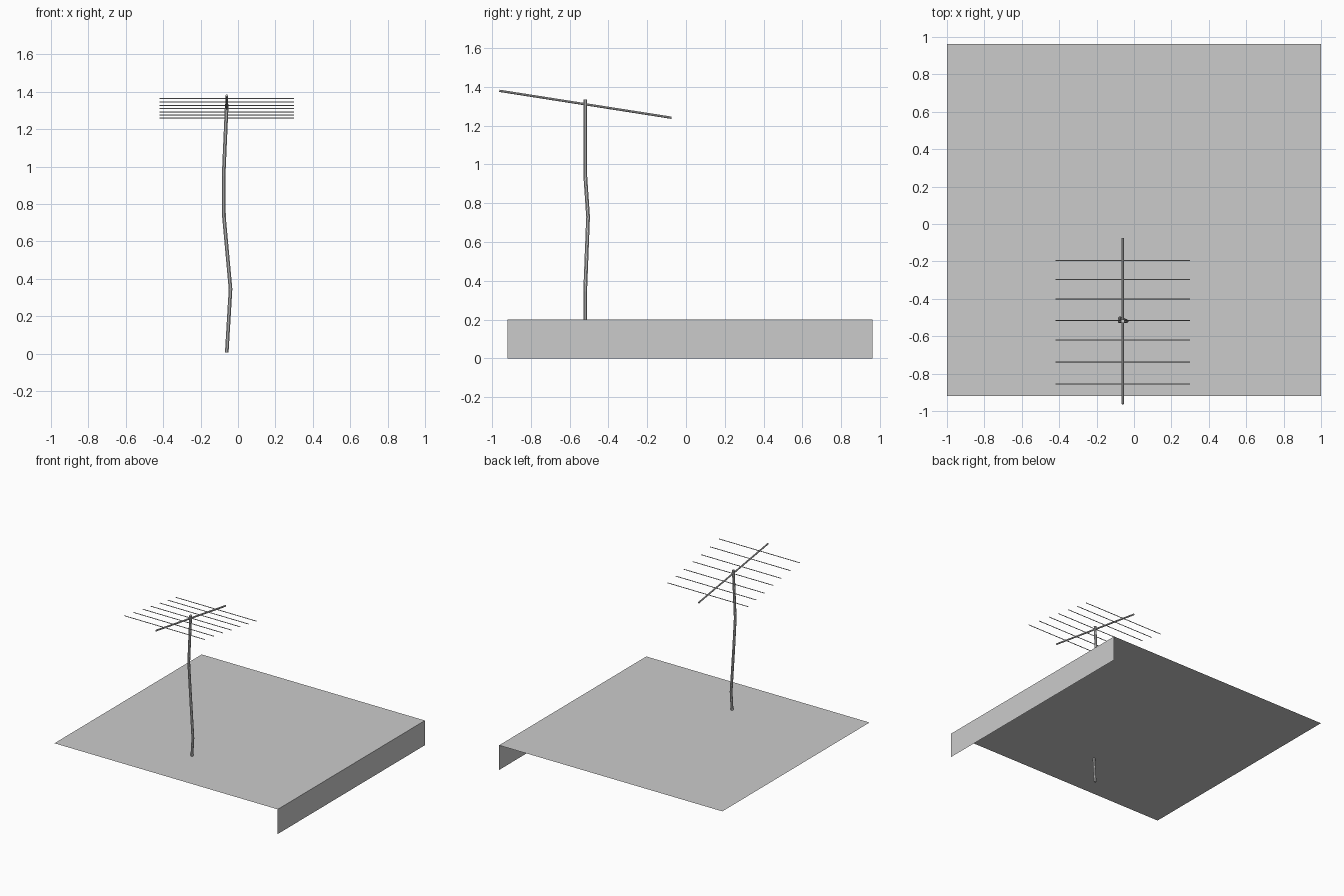
import bpy, bmesh
from mathutils import Vector

if "Cube" in bpy.data.objects:
    bpy.data.objects.remove(bpy.data.objects["Cube"])


def finish(name, bm):
    mesh = bpy.data.meshes.new(name)
    bm.to_mesh(mesh)
    bm.free()
    obj = bpy.data.objects.new(name, mesh)
    bpy.context.collection.objects.link(obj)
    return obj


def tube(name, points, radius, sides=8):
    """Capped flat-sided tube swept along a path of points."""
    from math import cos, sin, pi
    pts = [Vector(p) for p in points]
    axis = (pts[-1] - pts[0]).normalized()
    u = axis.orthogonal().normalized()
    v = axis.cross(u)
    bm = bmesh.new()
    rings = []
    for p in pts:
        angles = [2 * pi * (i + 0.5) / sides for i in range(sides)]
        rings.append([bm.verts.new(p + radius * (cos(a) * u + sin(a) * v)) for a in angles])
    for a, b in zip(rings, rings[1:]):
        for i in range(sides):
            j = (i + 1) % sides
            bm.faces.new((a[i], a[j], b[j], b[i]))
    bm.faces.new(rings[0][::-1])
    bm.faces.new(rings[-1])
    return finish(name, bm)


# Roof sheet with a folded lip along its right edge
Y0, Y1, TOP = -0.92, 0.963, 0.2
bm = bmesh.new()
profile = [(-1, TOP), (1, TOP), (1, 0)]
front = [bm.verts.new((x, Y0, z)) for x, z in profile]
back = [bm.verts.new((x, Y1, z)) for x, z in profile]
for i in range(2):
    bm.faces.new((front[i], front[i + 1], back[i + 1], back[i]))
finish("roof_sheet", bm)

# Bent mast, passing down through the roof
tube("mast", [(-0.06, -0.52, 0.007), (-0.04, -0.52, 0.345), (-0.075, -0.505, 0.73),
              (-0.077, -0.52, 0.95), (-0.06, -0.52, 1.335)], 0.0105)

# Sloping boom
BOOM_X = -0.06
A, B = (-0.963, 1.38), (-0.075, 1.241)
tube("boom", [(BOOM_X, *A), (BOOM_X, *B)], 0.0065)

# Crosswise antenna rods, set along the boom
for n, y in enumerate((-0.855, -0.737, -0.62, -0.515, -0.4, -0.297, -0.195)):
    z = A[1] + (y - A[0]) / (B[0] - A[0]) * (B[1] - A[1])
    tube(f"antenna_rod_{n + 1}", [(-0.42, y, z), (0.3, y, z)], 0.003, 6)
